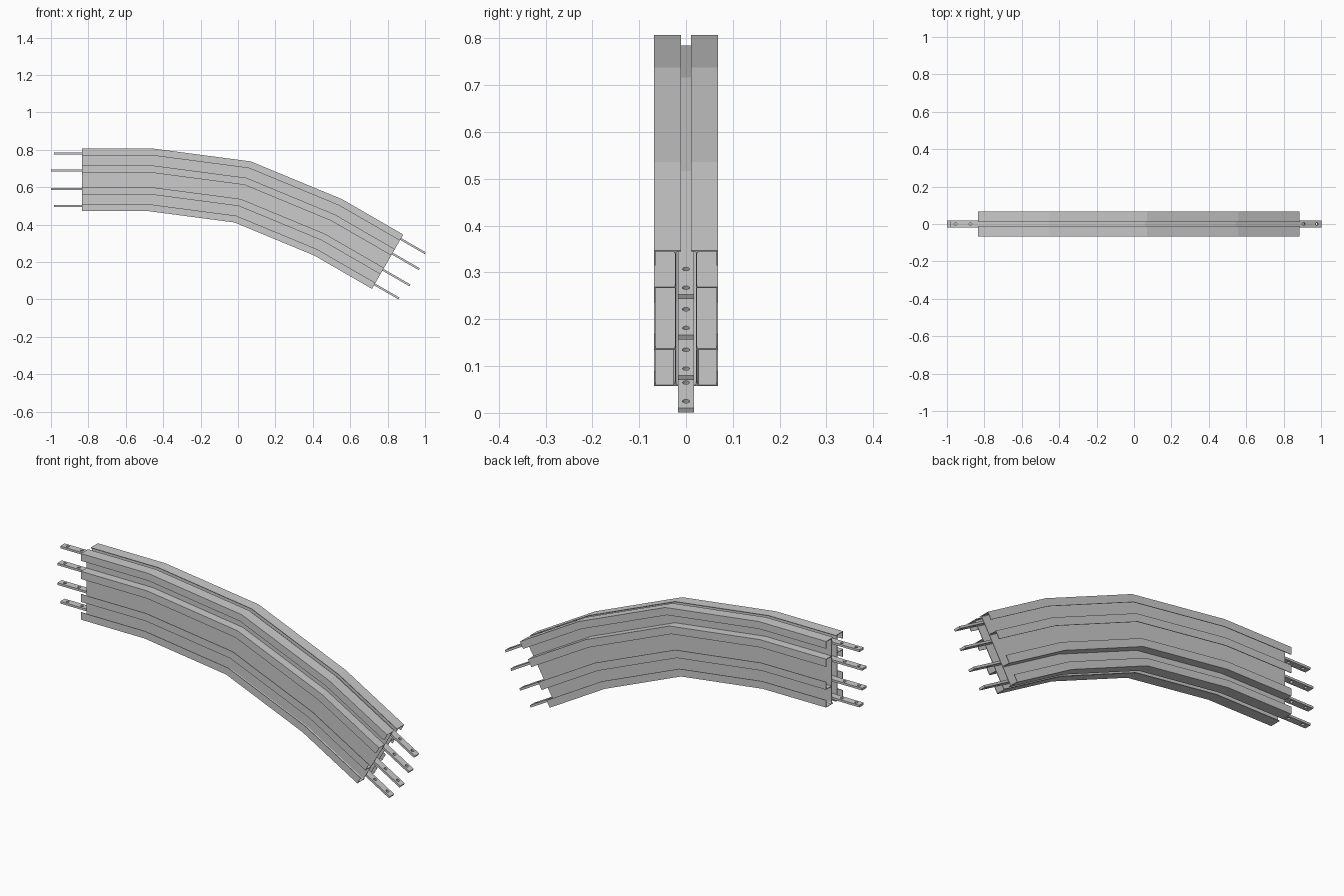
import bpy, bmesh
from math import sin, cos, tan, radians
from mathutils import Vector, Matrix

if "Cube" in bpy.data.objects:
    bpy.data.objects.remove(bpy.data.objects["Cube"])

H = 0.335                                   # housing height
ANGLES = [0, 7.5, 22.5, 30]                 # downward slope of each straight run
LENGTHS = [0.378, 0.528, 0.528, 0.378]      # run lengths along the top edge
START = Vector((-0.833, 0, 0.807))


def direction(a):
    return Vector((cos(radians(a)), 0, -sin(radians(a))))


def down(a):
    return Vector((-sin(radians(a)), 0, -cos(radians(a))))


# stations along the top edge: point and mitred "down" vector
points = [START]
for a, l in zip(ANGLES, LENGTHS):
    points.append(points[-1] + direction(a) * l)
mitres = [down(ANGLES[0])]
for a, b in zip(ANGLES, ANGLES[1:]):
    mitres.append(down((a + b) / 2) / cos(radians((b - a) / 2)))
mitres.append(down(ANGLES[-1]))


def sweep(name, outline, extra=0.0):
    """Sweep a closed (y, depth) outline along the bent path."""
    path = list(points)
    path[0] = path[0] - direction(ANGLES[0]) * extra
    path[-1] = path[-1] + direction(ANGLES[-1]) * extra
    bm = bmesh.new()
    rings = [[bm.verts.new(p + m * d + Vector((0, y, 0))) for y, d in outline]
             for p, m in zip(path, mitres)]
    n = len(outline)
    for r, s in zip(rings, rings[1:]):
        for i in range(n):
            j = (i + 1) % n
            bm.faces.new((r[i], r[j], s[j], s[i]))
    bm.faces.new(rings[0])
    bm.faces.new(rings[-1])
    bmesh.ops.recalc_face_normals(bm, faces=bm.faces)
    mesh = bpy.data.meshes.new(name)
    bm.to_mesh(mesh)
    bm.free()
    ob = bpy.data.objects.new(name, mesh)
    bpy.context.collection.objects.link(ob)
    return ob


# ribbed side housing: web with two lipped flanges, repeated upside down
t = 0.003
upper = [(0.021, 0.005), (0.018, t), (0.011, t), (0.011, 0), (0.068, 0),
         (0.068, 0.037), (0.068 - t, 0.037), (0.068 - t, t), (0.027, t),
         (0.024, 0.008), (0.024, 0.09), (0.068, 0.09), (0.068, 0.129),
         (0.068 - t, 0.129), (0.068 - t, 0.09 + t), (0.024, 0.09 + t)]
outline = upper + [(y, H - d) for y, d in reversed(upper)]
sweep("housing_back", outline)
sweep("housing_front", [(-y, d) for y, d in outline])


def cut_holes(bar, depth, extra):
    """Drill two bolt holes through each end of a bar."""
    bm = bmesh.new()
    for p, a, s in ((points[0], ANGLES[0], -1), (points[-1], ANGLES[-1], 1)):
        for back in (0.03, 0.11):
            c = p + down(a) * depth + direction(a) * s * (extra - back)
            bmesh.ops.create_cone(
                bm, cap_ends=True, segments=16, radius1=0.0075, radius2=0.0075, depth=0.05,
                matrix=Matrix.Translation(c) @ Matrix.Rotation(radians(a), 4, 'Y'))
    mesh = bpy.data.meshes.new("hole_cutter")
    bm.to_mesh(mesh)
    bm.free()
    cutter = bpy.data.objects.new("hole_cutter", mesh)
    cutter.hide_render = True
    bpy.context.collection.objects.link(cutter)
    mod = bar.modifiers.new("holes", 'BOOLEAN')
    mod.operation, mod.solver, mod.object = 'DIFFERENCE', 'EXACT', cutter
    dg = bpy.context.evaluated_depsgraph_get()
    result = bpy.data.meshes.new_from_object(bar.evaluated_get(dg))
    bar.modifiers.clear()
    bar.data = result
    bpy.data.objects.remove(cutter)


# four flat conductor bars, the middle two slightly longer
w, th = 0.0175, 0.0055
for i, (off, extra) in enumerate([(-0.14, 0.151), (-0.05, 0.167), (0.05, 0.167), (0.14, 0.151)]):
    d = H / 2 + off
    bar = sweep(f"conductor_bar_{i + 1}",
                [(-w, d - th), (w, d - th), (w, d + th), (-w, d + th)], extra)
    cut_holes(bar, d, extra)
